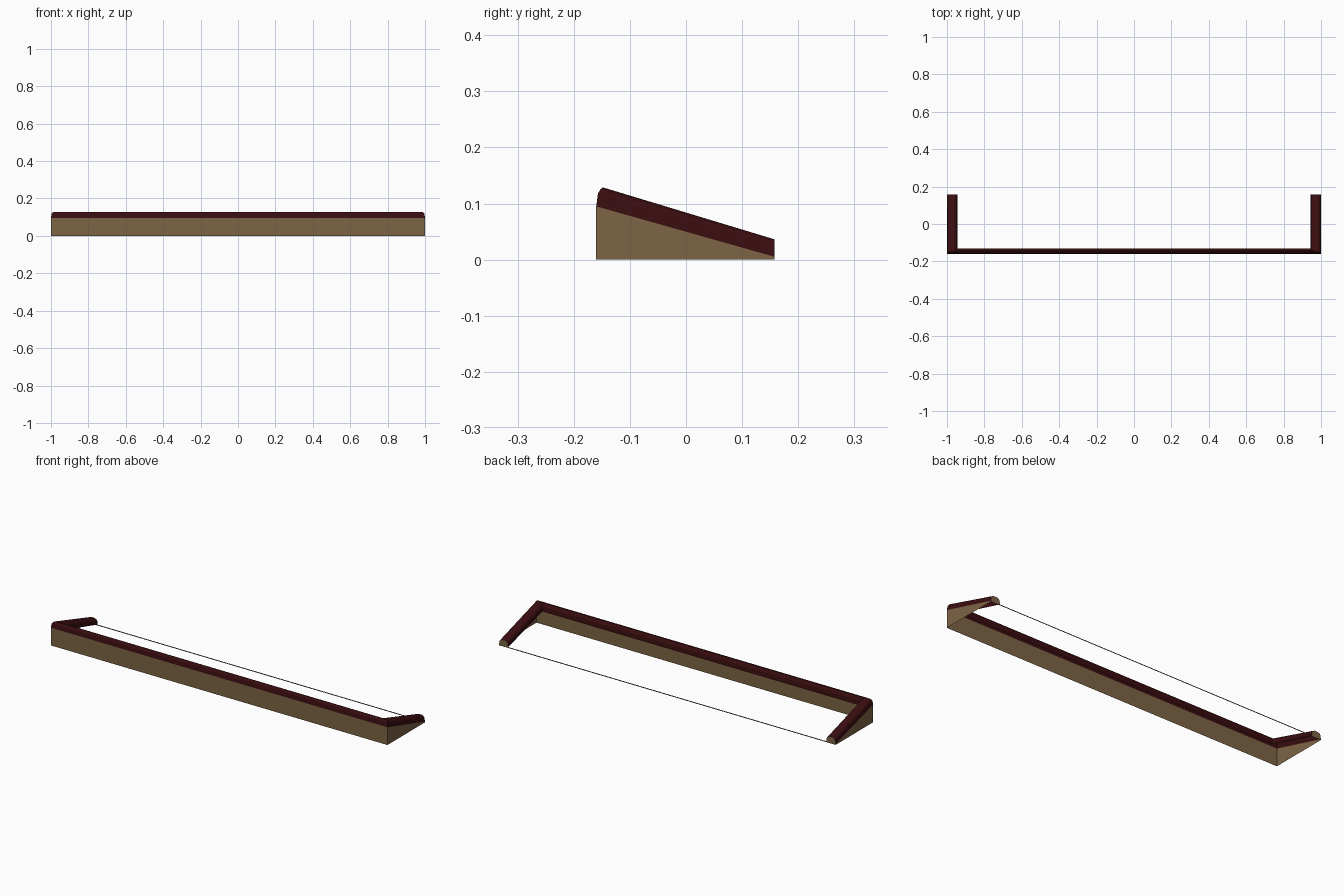
import bpy, bmesh

if "Cube" in bpy.data.objects:
    bpy.data.objects.remove(bpy.data.objects["Cube"])


def material(name, rgb):
    m = bpy.data.materials.new(name)
    m.diffuse_color = (*rgb, 1)
    m.use_nodes = True
    m.node_tree.nodes["Principled BSDF"].inputs["Base Color"].default_value = m.diffuse_color
    return m


tan = material("tan wall", (0.205, 0.128, 0.059))
maroon = material("dark maroon trim", (0.042, 0.004, 0.005))

FRONT, BACK = -0.16, 0.158


def slope(y):
    # height of the sloping wall top at depth y
    return 0.095 + (0.005 - 0.095) * (y - FRONT) / (BACK - FRONT)


def make(name, verts, faces, mat):
    me = bpy.data.meshes.new(name)
    me.from_pydata(verts, [], faces)
    me.materials.append(mat)
    ob = bpy.data.objects.new(name, me)
    bpy.context.collection.objects.link(ob)
    return ob


# thin sheet walls: high front, wedge sides, very low back
ring = [(-1, FRONT), (1, FRONT), (1, BACK), (-1, BACK)]
verts = [(x, y, 0) for x, y in ring] + [(x, y, slope(y)) for x, y in ring]
make("wall", verts, [(i, (i + 1) % 4, (i + 1) % 4 + 4, i + 4) for i in range(4)], tan)

# coping profile: inset on sides, inset on front, height above the wall
profile = [(0, 0, 0), (0.003, 0.003, 0.023), (0.008, 0.007, 0.032),
           (0.017, 0.012, 0.037), (0.038, 0.018, 0.037), (0.047, 0.023, 0.032),
           (0.053, 0.028, 0.023), (0.055, 0.03, 0)]
n = len(profile)
verts = []
for sx, at_back in [(1, True), (1, False), (-1, False), (-1, True)]:
    for side, front, h in profile:
        y = BACK if at_back else FRONT + front
        verts.append((sx * (1 - side), y, slope(y) + h * (0.84 if at_back else 1)))
faces = [(r * n + k, r * n + k + 1, (r + 1) * n + k + 1, (r + 1) * n + k)
         for r in range(3) for k in range(n - 1)]
coping = make("coping", verts, faces, maroon)
bm = bmesh.new()
bm.from_mesh(coping.data)
bmesh.ops.recalc_face_normals(bm, faces=bm.faces)
if sum(f.normal.z for f in bm.faces) < 0:
    bmesh.ops.reverse_faces(bm, faces=bm.faces)
bm.to_mesh(coping.data)
bm.free()

# tan caps closing the back ends of the coping
for label, sx in (("right", 1), ("left", -1)):
    cap = [(sx * (1 - s), BACK, slope(BACK) + h * 0.84) for s, _, h in profile]
    order = range(n) if sx > 0 else range(n - 1, -1, -1)
    make(label + "_end_cap", cap, [tuple(order)], tan)
